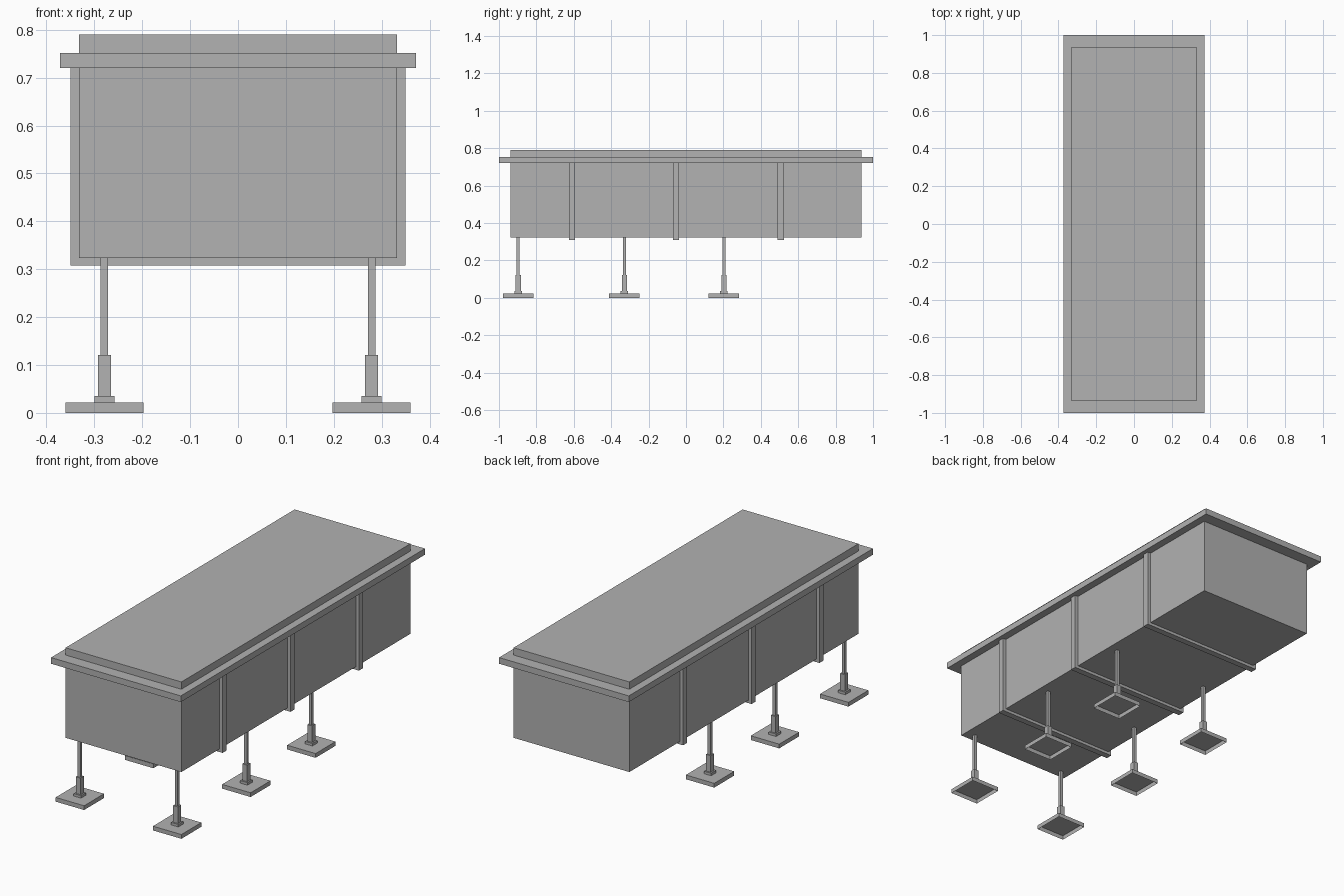
import bpy
import bmesh

cube = bpy.data.objects.get("Cube")
if cube:
    bpy.data.objects.remove(cube, do_unlink=True)

# One plain grey for every part
GREY = (0.445, 0.445, 0.445, 1)
grey = bpy.data.materials.new("plain grey")
grey.use_nodes = True
grey.diffuse_color = GREY
grey.node_tree.nodes["Principled BSDF"].inputs["Base Color"].default_value = GREY


def finish(name, bm):
    bmesh.ops.recalc_face_normals(bm, faces=bm.faces)
    mesh = bpy.data.meshes.new(name)
    bm.to_mesh(mesh)
    bm.free()
    mesh.materials.append(grey)
    obj = bpy.data.objects.new(name, mesh)
    bpy.context.collection.objects.link(obj)
    return obj


def box(name, x, y, width, depth, bottom, top, open_bottom=False):
    """Box centred on x, y between two heights."""
    bm = bmesh.new()
    bmesh.ops.create_cube(bm, size=1)
    for v in bm.verts:
        v.co.x = x + v.co.x * width
        v.co.y = y + v.co.y * depth
        v.co.z = top if v.co.z > 0 else bottom
    if open_bottom:
        bm.normal_update()
        under = [f for f in bm.faces if f.normal.z < -0.5]
        bmesh.ops.delete(bm, geom=under, context='FACES_ONLY')
    return finish(name, bm)


def strap(name, y, width):
    """U-shaped band running down both sides and under the body."""
    outer, inner, low, floor, top = 0.35, 0.332, 0.308, 0.323, 0.72
    profile = [(-outer, top), (-outer, low), (outer, low), (outer, top),
               (inner, top), (inner, floor), (-inner, floor), (-inner, top)]
    bm = bmesh.new()
    face = bm.faces.new([bm.verts.new((x, y - width / 2, z)) for x, z in profile])
    extruded = bmesh.ops.extrude_face_region(bm, geom=[face])["geom"]
    moved = [g for g in extruded if isinstance(g, bmesh.types.BMVert)]
    bmesh.ops.translate(bm, verts=moved, vec=(0, width, 0))
    return finish(name, bm)


# Tank body with a rim collar around its upper edge
box("body", 0, 0, 0.664, 1.876, 0.323, 0.79)
box("rim", 0, 0, 0.744, 2.0, 0.72, 0.752)

# Bands around the body
for i, y in enumerate((-0.61, -0.053, 0.507), 1):
    strap(f"strap_{i}", y, 0.033)

# Adjustable legs: hollow foot pad, collar, sleeve and post
for side, x in (("left", 0.279), ("right", -0.279)):
    for place, y in (("front", -0.897), ("middle", -0.33), ("back", 0.202)):
        tag = f"{place}_{side}"
        box(f"foot_pad_{tag}", x, y, 0.163, 0.163, 0, 0.022, open_bottom=True)
        box(f"collar_{tag}", x, y, 0.042, 0.042, 0.022, 0.035)
        box(f"sleeve_{tag}", x, y, 0.027, 0.027, 0.035, 0.121)
        box(f"post_{tag}", x, y, 0.016, 0.016, 0.121, 0.323)
